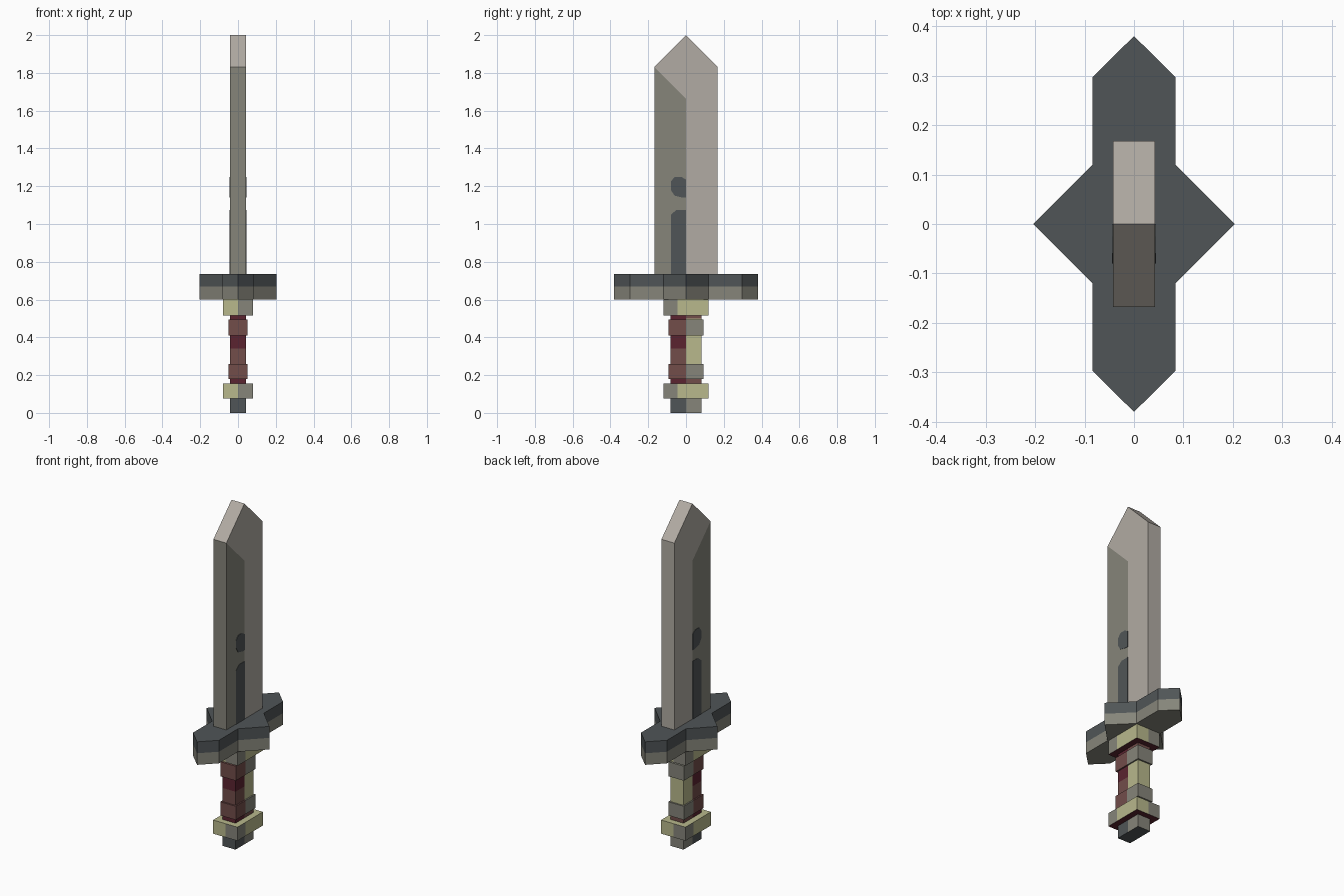
import bpy
import bmesh
from mathutils import Vector

cube = bpy.data.objects.get("Cube")
if cube:
    bpy.data.objects.remove(cube, do_unlink=True)


# Palette, given as display values and stored as linear
def linear(v):
    v /= 255
    return v / 12.92 if v <= 0.04045 else ((v + 0.055) / 1.055) ** 2.4


PALETTE = {
    "pale steel": (177, 171, 163),
    "dull steel": (134, 133, 122),
    "slate": (80, 85, 87),
    "cream": (184, 184, 140),
    "red brown": (114, 77, 74),
    "wine": (91, 36, 48),
}
materials = {}
for name, rgb in PALETTE.items():
    colour = [linear(v) for v in rgb] + [1]
    mat = bpy.data.materials.new(name)
    mat.use_nodes = True
    mat.diffuse_color = colour
    mat.node_tree.nodes["Principled BSDF"].inputs["Base Color"].default_value = colour
    materials[name] = mat


def prism(name, outline, direction, rule, cuts=()):
    """Extrude an outline, split it along planes, colour each face by a rule."""
    bm = bmesh.new()
    face = bm.faces.new([bm.verts.new(p) for p in outline])
    out = bmesh.ops.extrude_face_region(bm, geom=[face], use_keep_orig=True)
    moved = [g for g in out["geom"] if isinstance(g, bmesh.types.BMVert)]
    bmesh.ops.translate(bm, vec=direction, verts=moved)
    for point, normal in cuts:
        geom = bm.verts[:] + bm.edges[:] + bm.faces[:]
        bmesh.ops.bisect_plane(bm, geom=geom, plane_co=point, plane_no=normal, dist=1e-5)
    bmesh.ops.recalc_face_normals(bm, faces=bm.faces[:])
    used = []
    for f in bm.faces:
        key = rule(f.calc_center_median(), f.normal)
        if key not in used:
            used.append(key)
        f.material_index = used.index(key)
    mesh = bpy.data.meshes.new(name)
    bm.to_mesh(mesh)
    bm.free()
    for key in used:
        mesh.materials.append(materials[key])
    obj = bpy.data.objects.new(name, mesh)
    bpy.context.collection.objects.link(obj)
    return obj


def box(name, x, y, z0, z1, rule, cuts=()):
    outline = [(-x, -y, z0), (x, -y, z0), (x, y, z0), (-x, y, z0)]
    return prism(name, outline, Vector((0, 0, z1 - z0)), rule, cuts)


def cut_y(y):
    return ((0, y, 0), (0, 1, 0))


def cut_z(z):
    return ((0, 0, z), (0, 0, 1))


CUT_X = ((0, 0, 0), (1, 0, 0))

# Blade: slab with a pointed tip and a duller front half
T = 0.042
W = 0.168
blade = [(-W, 0.73), (W, 0.73), (W, 1.832), (0, 2.0), (-W, 1.832)]
prism("blade", [(-T, y, z) for y, z in blade], Vector((2 * T, 0, 0)),
      lambda c, n: "dull steel" if c.y < -0.001 and c.y + c.z < 1.66 else "pale steel",
      [cut_y(0), ((0, 0, 1.664), (0, 1, 1))])

# Dark inlays beside the centre line, on both faces of the blade
lower_inlay = [(-0.08, 0.73), (0, 0.73), (0, 1.075), (-0.05, 1.075), (-0.08, 1.05)]
upper_inlay = [(-0.06, 1.15), (-0.02, 1.14), (0, 1.14), (0, 1.235),
               (-0.025, 1.25), (-0.06, 1.25), (-0.08, 1.225), (-0.08, 1.18)]
for side, label in ((1, "left"), (-1, "right")):
    for part, pts in (("lower", lower_inlay), ("upper", upper_inlay)):
        prism(f"{part}_inlay_{label}", [(side * (T - 0.001), y, z) for y, z in pts],
              Vector((side * 0.003, 0, 0)), lambda c, n: "slate")

# Guard: pointed cross shape, slate above and dull steel below
quarter = [(0, 0.38), (0.084, 0.297), (0.084, 0.12), (0.204, 0)]
half = quarter + [(x, -y) for x, y in reversed(quarter[:-1])]
guard = half + [(-x, y) for x, y in reversed(half[1:-1])]
prism("guard", [(x, y, 0.6) for x, y in guard], Vector((0, 0, 0.135)),
      lambda c, n: "slate" if c.z > 0.668 else "dull steel", [cut_z(0.668)])


# Grip: red front half, cream back half, wine bands
def grip_rule(c, n):
    if c.z < 0.18 or c.z > 0.5:
        return "wine" if c.y < 0 else "red brown"
    if c.y > 0:
        return "cream"
    return "wine" if c.z > 0.34 else "red brown"


box("grip", T, 0.083, 0.1, 0.58, grip_rule,
    [cut_y(0), cut_z(0.18), cut_z(0.34), cut_z(0.5)])

# Rings around the grip
for label, z0, z1 in (("lower", 0.18, 0.26), ("upper", 0.41, 0.495)):
    box(f"{label}_grip_ring", 0.05, 0.092, z0, z1,
        lambda c, n: "red brown" if c.y < 0 else "dull steel", [cut_y(0)])


# Collars: cream with dull opposite corners and wine undersides
def collar_rule(c, n):
    if n.z < -0.5:
        return "wine"
    if n.z < 0.5 and c.x * c.y < 0 and abs(c.y) > 0.045:
        return "dull steel"
    return "cream"


for label, z0, z1 in (("lower", 0.075, 0.155), ("upper", 0.515, 0.6)):
    box(f"{label}_collar", 0.079, 0.118, z0, z1, collar_rule,
        [CUT_X, cut_y(-0.045), cut_y(0.045)])

# Pommel
box("pommel", T, 0.083, 0, 0.08,
    lambda c, n: "dull steel" if c.y > 0 and n.z > -0.5 else "slate", [cut_y(0)])
